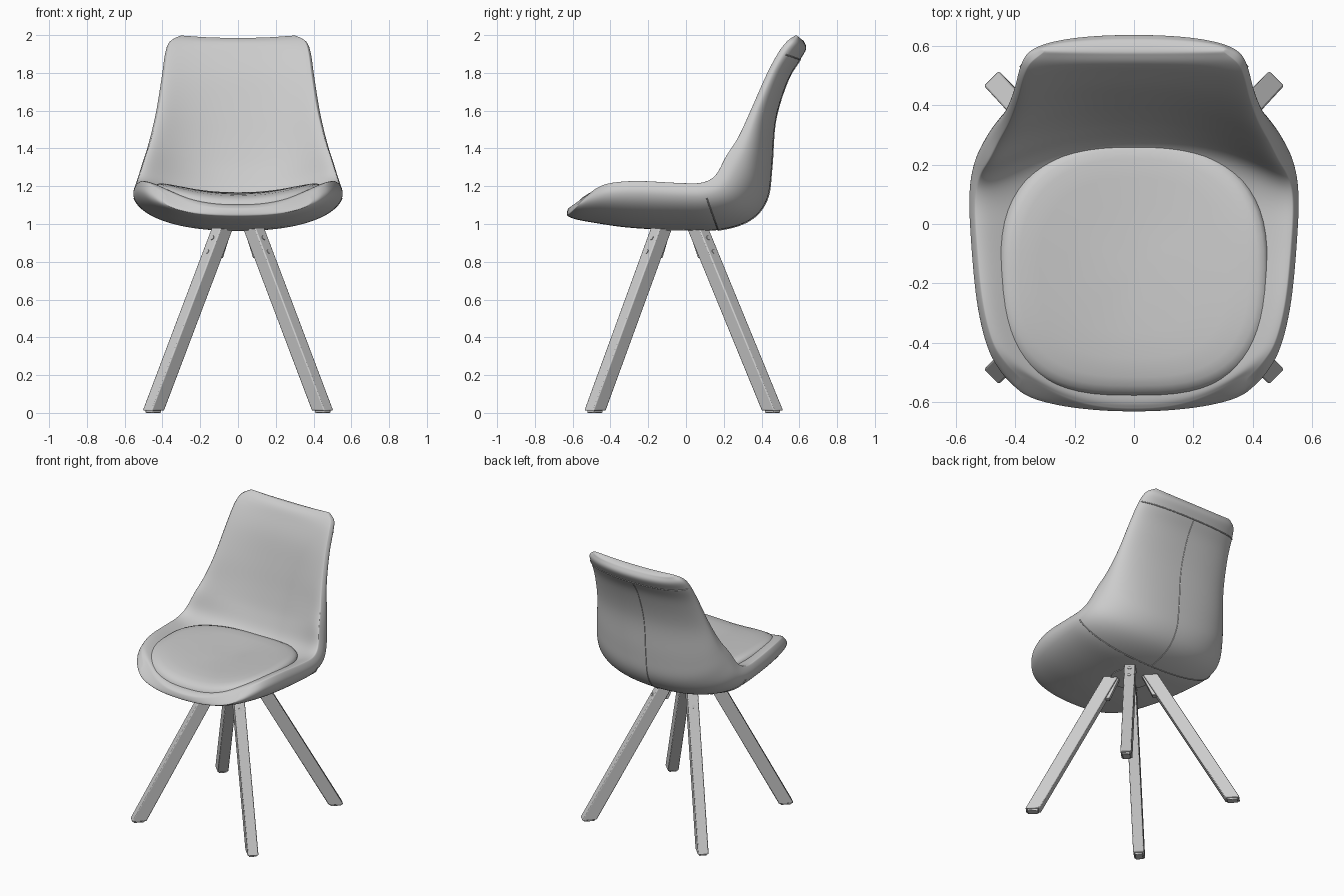
import bpy, bmesh, math
from mathutils import Vector

cube = bpy.data.objects.get("Cube")
if cube:
    bpy.data.objects.remove(cube)

grey = bpy.data.materials.new("soft_grey")
grey.use_nodes = True
grey.diffuse_color = (0.6, 0.6, 0.6, 1)
grey.node_tree.nodes["Principled BSDF"].inputs["Base Color"].default_value = grey.diffuse_color


def finish(name, bm, angle=180, subdivide=0, bevel=0):
    bmesh.ops.recalc_face_normals(bm, faces=bm.faces)
    mesh = bpy.data.meshes.new(name)
    bm.to_mesh(mesh)
    bm.free()
    mesh.materials.append(grey)
    obj = bpy.data.objects.new(name, mesh)
    bpy.context.collection.objects.link(obj)
    if bevel:
        mod = obj.modifiers.new("bevel", 'BEVEL')
        mod.width, mod.segments = bevel, 2
    if subdivide:
        mod = obj.modifiers.new("smooth", 'SUBSURF')
        mod.levels = mod.render_levels = subdivide
    bpy.ops.object.select_all(action='DESELECT')
    obj.select_set(True)
    bpy.context.view_layer.objects.active = obj
    bpy.ops.object.shade_smooth_by_angle(angle=math.radians(angle))


# Shell stations, front lip to top: half width, then y and z of rim, inner centre, outer centre
STATIONS = [Vector(s) for s in (
    (.39, -.525, 1.15, -.627, 1.08, -.634, 1.045),
    (.45, -.465, 1.195, -.59, 1.10, -.585, 1.025),
    (.497, -.39, 1.22, -.50, 1.105, -.48, 1.005),
    (.532, -.25, 1.23, -.32, 1.10, -.30, .98),
    (.552, -.05, 1.22, -.10, 1.09, -.05, .967),
    (.557, .08, 1.22, .10, 1.10, .17, .967),
    (.542, .155, 1.26, .25, 1.15, .34, 1.02),
    (.51, .21, 1.36, .32, 1.27, .43, 1.13),
    (.475, .275, 1.46, .367, 1.42, .455, 1.30),
    (.435, .345, 1.61, .412, 1.60, .475, 1.55),
    (.405, .425, 1.79, .46, 1.78, .54, 1.76),
    (.388, .49, 1.91, .508, 1.90, .605, 1.87),
    (.365, .54, 1.972, .54, 1.96, .637, 1.93),
    (.31, .583, 2.0, .58, 1.988, .62, 1.975))]


def station(s):
    """Catmull-Rom blend of the stations."""
    last = len(STATIONS) - 1
    i = min(int(s), last - 1)
    u = s - i
    b, c = STATIONS[i], STATIONS[i + 1]
    a = STATIONS[i - 1] if i else b * 2 - c
    d = STATIONS[i + 2] if i + 2 <= last else c * 2 - b
    return (b * 2 + (c - a) * u + (a * 2 - b * 5 + c * 4 - d) * u ** 2
            + (b * 3 - a - c * 3 + d) * u ** 3) / 2


def shell_point(s, t, outer):
    w, ry, rz, iy, iz, oy, oz = station(s)
    x = math.sin(t * math.pi / 2)
    if outer:
        k = 0.82 * (1 - max(0, 1 - abs(x) ** 2.25) ** (1 / 2.1))
        return Vector((w * x, oy + (ry - oy) * k, oz + (rz - oz) * k))
    # Inner skin rises to the rim, then rolls over
    k = 1.22 * abs(x) ** 2.4 * (1 - .2 * abs(x) ** 14)
    return Vector((w * x * 0.965, iy + (ry - iy) * k, iz + (rz - iz) * k))


# Padded shell: inner and outer skins joined round the rim
COLS, ROWS = 24, 52
bm = bmesh.new()
rings = []
for r in range(ROWS + 1):
    s = r / ROWS * (len(STATIONS) - 1)
    ts = [c / COLS * 2 - 1 for c in range(COLS + 1)]
    rings.append([bm.verts.new(shell_point(s, t, False)) for t in ts]
                 + [bm.verts.new(shell_point(s, t, True)) for t in reversed(ts)])
n = len(rings[0])
for a, b in zip(rings, rings[1:]):
    for i in range(n):
        j = (i + 1) % n
        bm.faces.new((a[i], a[j], b[j], b[i]))
for ring in (rings[0], rings[-1]):
    for i in range(COLS):
        bm.faces.new((ring[i], ring[i + 1], ring[n - 2 - i], ring[n - 1 - i]))
finish("shell", bm, subdivide=2)


# Stitched seams on the outside of the shell
def seam(name, points):
    curve = bpy.data.curves.new(name, 'CURVE')
    curve.dimensions = '3D'
    curve.bevel_depth, curve.bevel_resolution = 0.0035, 1
    line = curve.splines.new('POLY')
    line.points.add(len(points) - 1)
    for p, co in zip(line.points, points):
        p.co = (*co, 1)
    curve.materials.append(grey)
    bpy.context.collection.objects.link(bpy.data.objects.new(name, curve))


steps = [i / 40 for i in range(41)]
seam("back_seam", [shell_point(5 + 6 * u, 0, True) for u in steps])
seam("top_seam", [shell_point(11, u * 1.8 - .9, True) for u in steps])
seam("seat_seam", [shell_point(5, u * 1.8 - .9, True) for u in steps])

# Seat cushion: puffed pad following the hollow of the seat
bm = bmesh.new()
SIDES = 64
rings = []
for r, height in ((.97, -.04), (.995, 0), (1, .015), (.99, .032), (.965, .049), (.92, .062),
                  (.85, .072), (.7, .08), (.5, .083), (.25, .084)):
    ring = []
    for i in range(SIDES):
        a = math.tau * i / SIDES
        cx, cy = math.cos(a), math.sin(a)
        e = 2 / (2.45 if cy > 0 else 2.8)
        x = .454 * r * math.copysign(abs(cx) ** e, cx)
        y = .432 * r * math.copysign(abs(cy) ** e, cy)
        z = 1.08 + .085 * (x / .454) ** 2 + height + (.03 if y > 0 else -.006) * (y / .432) ** 4
        ring.append(bm.verts.new((x, y - .148, z)))
    rings.append(ring)
for a, b in zip(rings, rings[1:]):
    for i in range(SIDES):
        j = (i + 1) % SIDES
        bm.faces.new((a[i], a[j], b[j], b[i]))
centre = bm.verts.new((0, -.148, 1.164))
for i in range(SIDES):
    bm.faces.new((rings[-1][i], rings[-1][(i + 1) % SIDES], centre))
finish("seat_cushion", bm)


# Legs: slanted bars turned to the diagonals
def bar(name, foot, top, out, wide, deep, bevel):
    side = Vector((-out.y, out.x, 0))
    bm = bmesh.new()
    ends = [[bm.verts.new(p + out * deep / 2 * a + side * wide / 2 * b)
             for a, b in ((1, 1), (-1, 1), (-1, -1), (1, -1))] for p in (foot, top)]
    bm.faces.new(ends[0])
    bm.faces.new(ends[1])
    for i in range(4):
        j = (i + 1) % 4
        bm.faces.new((ends[0][i], ends[0][j], ends[1][j], ends[1][i]))
    finish(name, bm, angle=30, bevel=bevel)


def disc(name, centre, axis, radius, depth):
    bm = bmesh.new()
    bmesh.ops.create_cone(bm, cap_ends=True, segments=20, radius1=radius, radius2=radius, depth=depth)
    bmesh.ops.rotate(bm, verts=bm.verts, matrix=axis.to_track_quat('Z', 'Y').to_matrix())
    bmesh.ops.translate(bm, verts=bm.verts, vec=centre)
    finish(name, bm, angle=30)


for sx, side_name in ((-1, "right"), (1, "left")):
    for sy, end_name in ((-1, "front"), (1, "back")):
        tag = f"{end_name}_{side_name}"
        out = Vector((sx, sy, 0)).normalized()
        foot = Vector((sx * .448, sy * .47 - .012, .012))
        top = Vector((sx * .08, sy * .093 - .034, .985))
        bar(tag + "_leg", foot, top, out, .071, .095, .006)
        # Foot glide, inner bracket and bolts
        bar(tag + "_glide", foot - Vector((0, 0, .012)), foot + Vector((0, 0, .01)), out, .05, .07, .004)
        low = foot.lerp(top, .83)
        bar(tag + "_bracket", low - out * .047, top - out * .03, out, .036, .05, .002)
        normal = (out + Vector((0, 0, .45))).normalized()
        for k, u in enumerate((.865, .94)):
            disc(f"{tag}_bolt_{k + 1}", foot.lerp(top, u) + out * .0475, normal, .012, .008)

# Mounting plate under the seat
disc("mounting_plate", Vector((0, -.035, .974)), Vector((0, 0, 1)), .13, .016)
